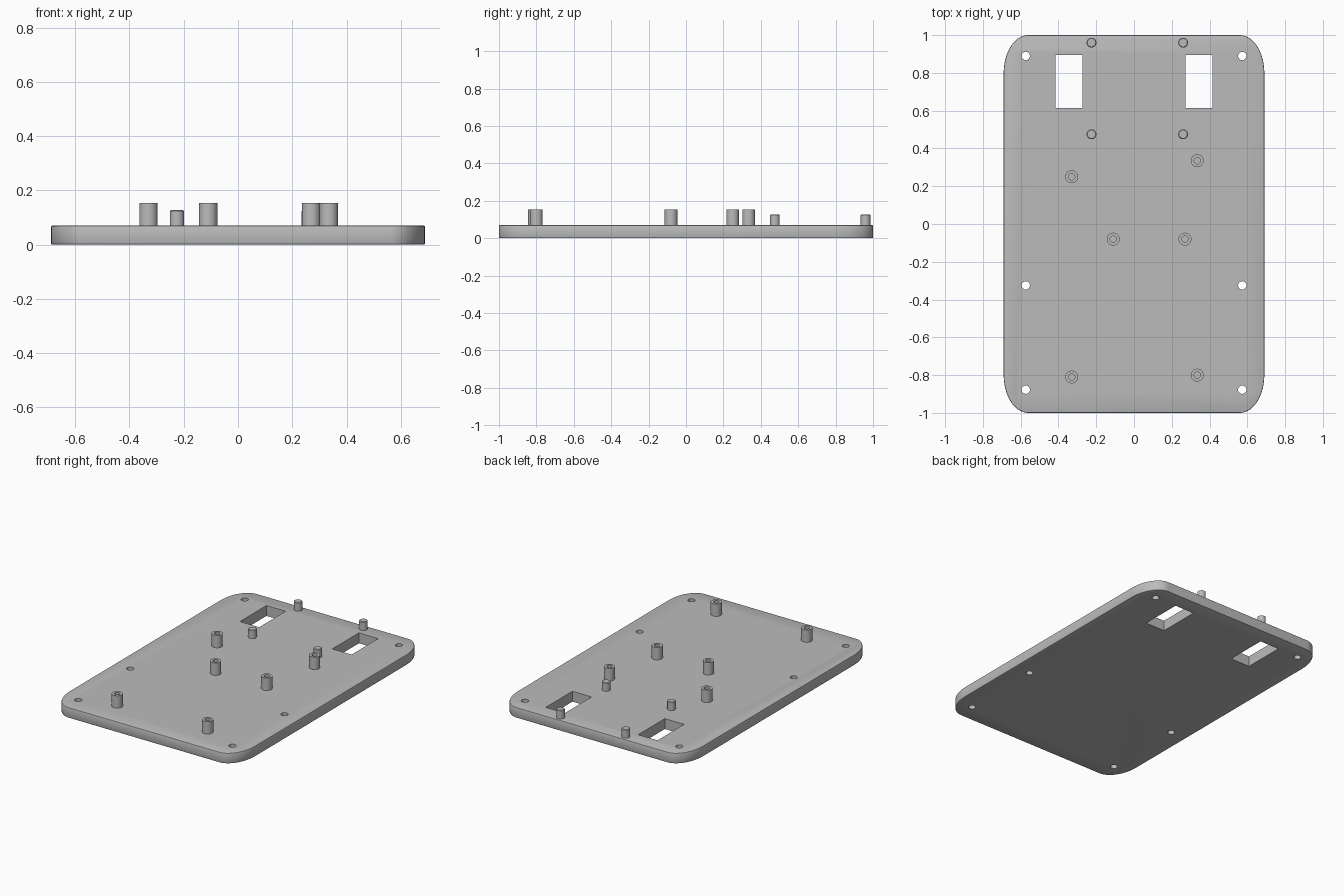
import bpy
import bmesh
from math import cos, sin, pi, radians

cube = bpy.data.objects.get("Cube")
if cube:
    bpy.data.objects.remove(cube, do_unlink=True)

PLATE_TOP = 0.07
HALF_X, HALF_Y = 0.69, 1.0
CORNER_X, CORNER_Y = 0.13, 0.2

grey = bpy.data.materials.new("plain grey")
grey.use_nodes = True
colour = (0.5, 0.5, 0.5, 1)
grey.diffuse_color = colour
grey.node_tree.nodes["Principled BSDF"].inputs["Base Color"].default_value = colour


def make_object(name, bm):
    bmesh.ops.recalc_face_normals(bm, faces=bm.faces)
    mesh = bpy.data.meshes.new(name)
    bm.to_mesh(mesh)
    bm.free()
    mesh.materials.append(grey)
    obj = bpy.data.objects.new(name, mesh)
    bpy.context.collection.objects.link(obj)
    return obj


def smooth(obj):
    bpy.ops.object.select_all(action='DESELECT')
    obj.select_set(True)
    bpy.context.view_layer.objects.active = obj
    bpy.ops.object.shade_smooth_by_angle(angle=radians(30))


def prism(bm, outline, bottom, top):
    """Extrude a flat outline between two heights."""
    face = bm.faces.new([bm.verts.new((x, y, bottom)) for x, y in outline])
    new = bmesh.ops.extrude_face_region(bm, geom=[face])["geom"]
    verts = [v for v in new if isinstance(v, bmesh.types.BMVert)]
    bmesh.ops.translate(bm, verts=verts, vec=(0, 0, top - bottom))


def circle(x, y, r, n=32):
    return [(x + r * cos(2 * pi * i / n), y + r * sin(2 * pi * i / n)) for i in range(n)]


def lathe(name, x, y, profile, n=32):
    """Turn a radius/height profile about a vertical axis, capping its ends."""
    bm = bmesh.new()
    rings = [[bm.verts.new((px, py, z)) for px, py in circle(x, y, r, n)] for r, z in profile]
    for a, b in zip(rings, rings[1:]):
        for i in range(n):
            j = (i + 1) % n
            bm.faces.new((a[i], a[j], b[j], b[i]))
    bm.faces.new(rings[0])
    bm.faces.new(rings[-1])
    smooth(make_object(name, bm))


# Base plate with elliptical corners and softened rims
outline = []
for quarter, (sx, sy) in enumerate([(1, 1), (-1, 1), (-1, -1), (1, -1)]):
    for i in range(15):
        a = (quarter + i / 14) * pi / 2
        outline.append((sx * (HALF_X - CORNER_X) + CORNER_X * cos(a),
                        sy * (HALF_Y - CORNER_Y) + CORNER_Y * sin(a)))
bm = bmesh.new()
prism(bm, outline, 0, PLATE_TOP)
plate = make_object("base_plate", bm)

# Cutters for the screw holes and the two windows
bm = bmesh.new()
for side in (-1, 1):
    for y in (0.89, -0.325, -0.877):
        prism(bm, circle(side * 0.573, y, 0.022), -0.1, 0.2)
    x0, x1 = sorted((side * 0.272, side * 0.415))
    prism(bm, [(x0, 0.613), (x1, 0.613), (x1, 0.895), (x0, 0.895)], -0.1, 0.2)
cutter = make_object("hole_cutter", bm)
cutter.hide_render = True

bevel = plate.modifiers.new("rim", 'BEVEL')
bevel.width = 0.005
bevel.segments = 2
bevel.limit_method = 'ANGLE'
holes = plate.modifiers.new("holes", 'BOOLEAN')
holes.object = cutter
holes.solver = 'EXACT'
bpy.context.view_layer.update()
result = plate.evaluated_get(bpy.context.evaluated_depsgraph_get())
finished = bpy.data.meshes.new_from_object(result)
plate.modifiers.clear()
plate.data = finished
bpy.data.objects.remove(cutter, do_unlink=True)
smooth(plate)

# Tall hollow standoffs
standoffs = [(-0.33, 0.25), (0.335, 0.335), (-0.11, -0.08),
             (0.27, -0.08), (-0.33, -0.81), (0.335, -0.8)]
for i, (x, y) in enumerate(standoffs):
    lathe(f"standoff_{i + 1}", x, y,
          [(0.034, PLATE_TOP - 0.01), (0.034, 0.153), (0.017, 0.153), (0.017, PLATE_TOP)])

# Short locating pegs with a chamfered tip
for row, y in (("back", 0.96), ("front", 0.475)):
    for side, x in (("right", -0.225), ("left", 0.26)):
        lathe(f"{row}_{side}_peg", x, y,
              [(0.026, PLATE_TOP - 0.01), (0.026, 0.124), (0.022, 0.127)])
